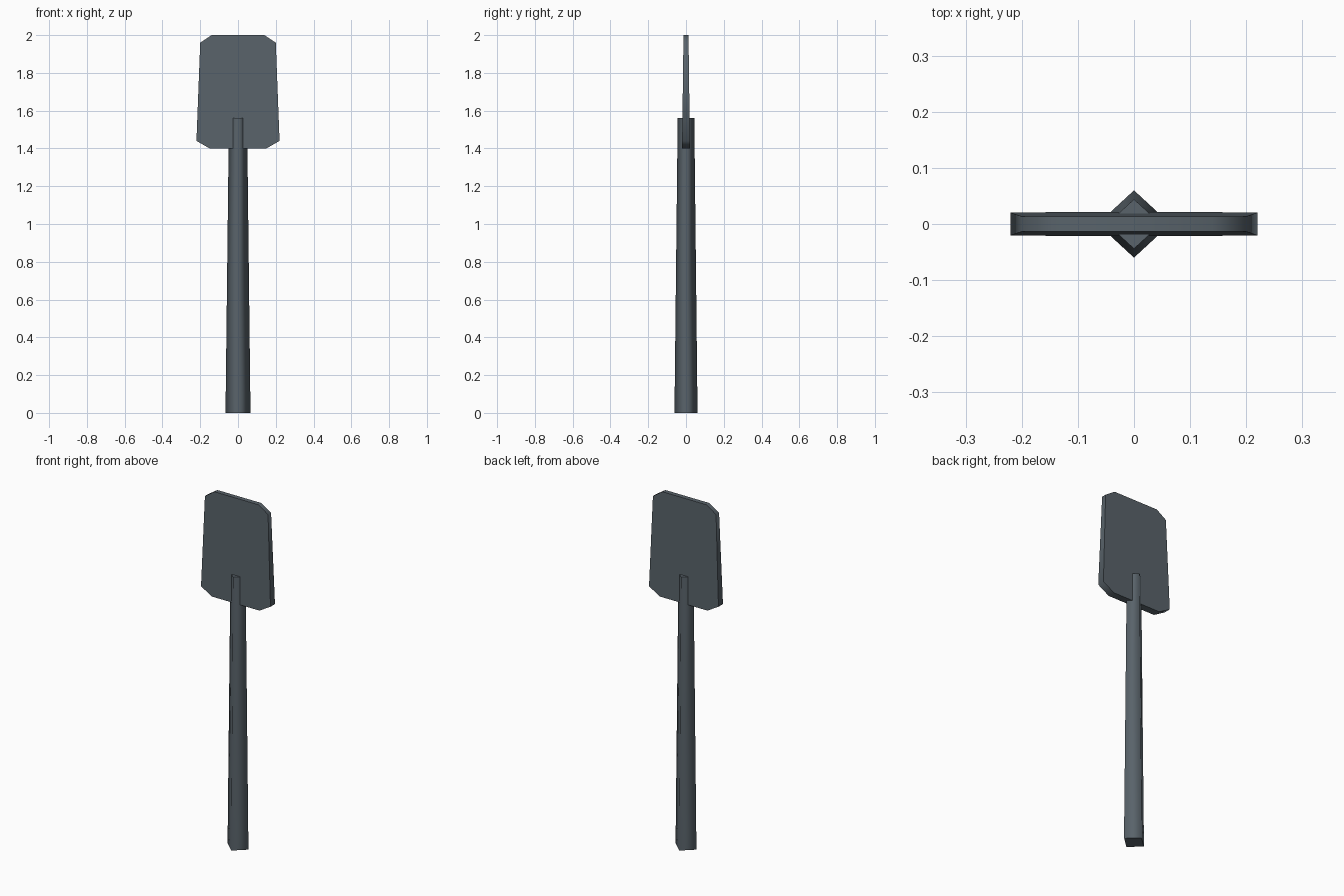
import bpy

old = bpy.data.objects.get("Cube")
if old:
    bpy.data.objects.remove(old, do_unlink=True)

steel = bpy.data.materials.new("dark_steel")
steel.use_nodes = True
colour = (0.1, 0.125, 0.145, 1)
steel.diffuse_color = colour
steel.node_tree.nodes["Principled BSDF"].inputs["Base Color"].default_value = colour


def loft(name, rings):
    """Join equal rings of points with smooth sides and flat end caps."""
    n = len(rings[0])
    verts = [p for ring in rings for p in ring]
    faces = [(r * n + i, r * n + (i + 1) % n, (r + 1) * n + (i + 1) % n, (r + 1) * n + i)
             for r in range(len(rings) - 1) for i in range(n)]
    sides = len(faces)
    faces.append(tuple(reversed(range(n))))
    faces.append(tuple(range(len(verts) - n, len(verts))))
    mesh = bpy.data.meshes.new(name)
    mesh.from_pydata(verts, [], faces)
    for i, poly in enumerate(mesh.polygons):
        poly.use_smooth = i < sides
    mesh.materials.append(steel)
    obj = bpy.data.objects.new(name, mesh)
    bpy.context.collection.objects.link(obj)
    return obj


# Tapered handle with a diamond section: height, half width, half depth
sections = [(0, 0.065, 0.06), (0.1, 0.065, 0.06), (1.56, 0.048, 0.044)]
loft("handle", [[(w, 0, z), (0, d, z), (-w, 0, z), (0, -d, z)] for z, w, d in sections])

# Flat blade with clipped corners, thinner towards the tip
half = [(0.15, 1.4), (0.22, 1.44), (0.2, 1.96), (0.14, 2.0)]
outline = half + [(-x, z) for x, z in reversed(half)]


def half_thickness(z):
    return 0.021 - (z - 1.4) * 0.013


loft("blade", [[(x, side * half_thickness(z), z) for x, z in outline] for side in (1, -1)])
